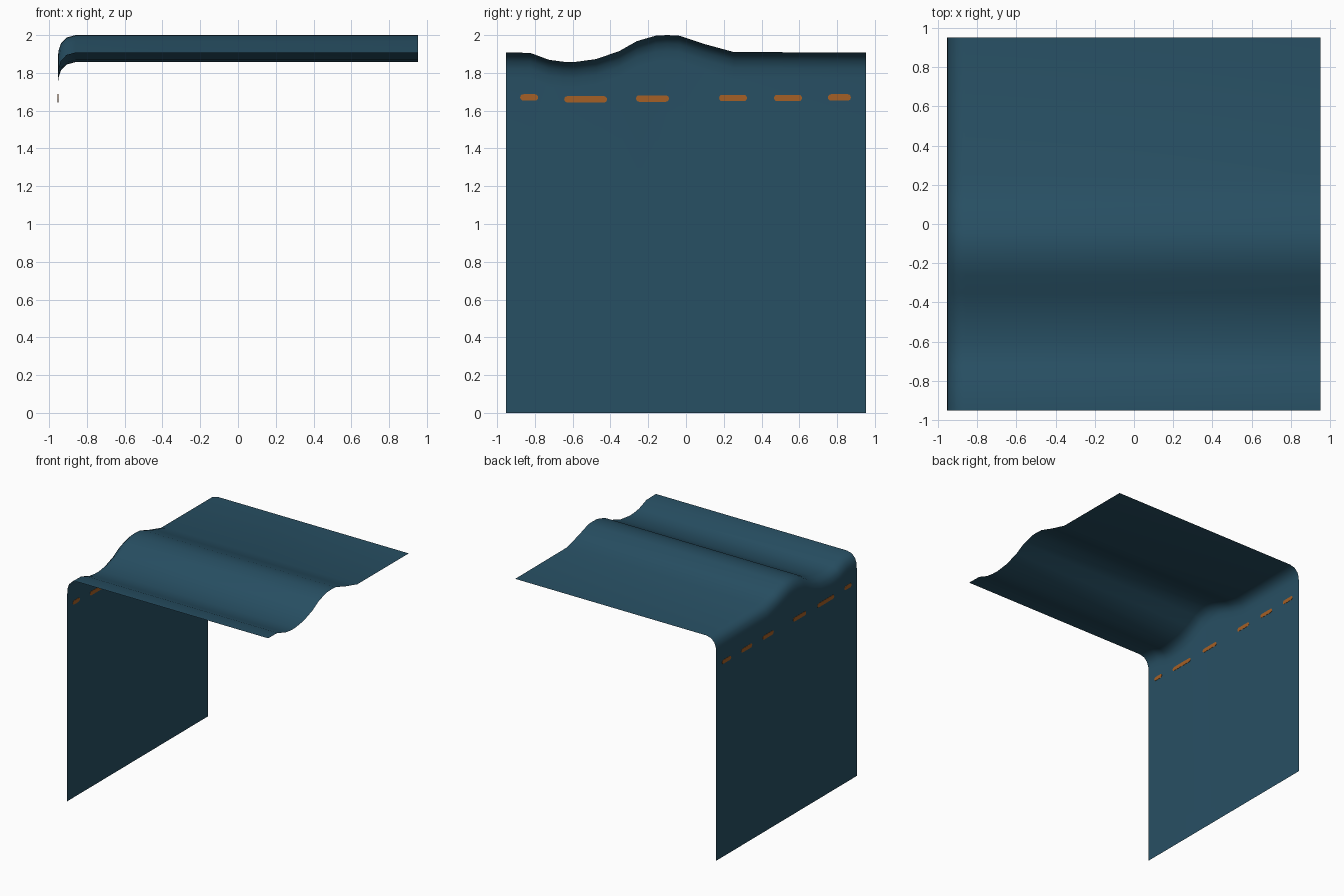
import bpy, bmesh, math

if "Cube" in bpy.data.objects:
    bpy.data.objects.remove(bpy.data.objects["Cube"])

def material(name, rgb):
    m = bpy.data.materials.new(name)
    m.diffuse_color = (*rgb, 1)
    m.use_nodes = True
    m.node_tree.nodes["Principled BSDF"].inputs["Base Color"].default_value = m.diffuse_color
    return m

teal = material("dark teal", (0.021, 0.080, 0.127))
orange = material("burnt orange", (0.376, 0.115, 0.019))

def make_object(name, bm, mat):
    me = bpy.data.meshes.new(name)
    bm.to_mesh(me)
    bm.free()
    me.materials.append(mat)
    ob = bpy.data.objects.new(name, me)
    bpy.context.collection.objects.link(ob)
    return ob

# Wavy contour of the top, as (y, z)
wave = [(-.953, 1.908), (-.825, 1.906), (-.725, 1.869), (-.65, 1.859), (-.593, 1.857),
        (-.476, 1.873), (-.354, 1.915), (-.26, 1.968), (-.16, 1.997), (-.1, 2.0),
        (-.037, 1.997), (.1, 1.952), (.254, 1.910), (.953, 1.908)]

# Bend section, as (x, drop below the contour)
bend = [(.953, 0), (-.86, 0), (-.908, .013), (-.938, .045), (-.951, .085), (-.9535, .14)]

# Draped sheet: wavy top, rounded bend, flat side panel
bm = bmesh.new()
rows = []
for y, z in wave:
    row = [bm.verts.new((x, y, z - d)) for x, d in bend]
    row.append(bm.verts.new((-.9535, y, 0)))
    rows.append(row)
for a, b in zip(rows, rows[1:]):
    for i in range(len(a) - 1):
        bm.faces.new((a[i], b[i], b[i + 1], a[i + 1]))
sheet = make_object("draped_sheet", bm, teal)
bpy.context.view_layer.objects.active = sheet
sheet.select_set(True)
bpy.ops.object.shade_smooth_by_angle(angle=math.radians(35))

# Stitches: thin rounded plates passing through the side panel
def stitch(name, y0, y1, z, r=.017, half=.002):
    bm = bmesh.new()
    ring = []
    for cy, start in ((y1 - r, -90), (y0 + r, 90)):
        for k in range(7):
            t = math.radians(start + 30 * k)
            ring.append((cy + r * math.cos(t), z + r * math.sin(t)))
    front = bm.faces.new([bm.verts.new((-.9535 + half, y, z)) for y, z in ring])
    back = bm.faces.new([bm.verts.new((-.9535 - half, y, z)) for y, z in reversed(ring)])
    f, b = list(front.verts), list(back.verts)[::-1]
    for i in range(len(f)):
        j = (i + 1) % len(f)
        bm.faces.new((f[j], f[i], b[i], b[j]))
    make_object(name, bm, orange)

for n, (y0, y1, z) in enumerate([(-.878, -.783, 1.67), (-.645, -.418, 1.66), (-.265, -.09, 1.664),
                                 (.175, .323, 1.667), (.466, .614, 1.667), (.751, .873, 1.67)]):
    stitch(f"stitch_{n + 1}", y0, y1, z)
